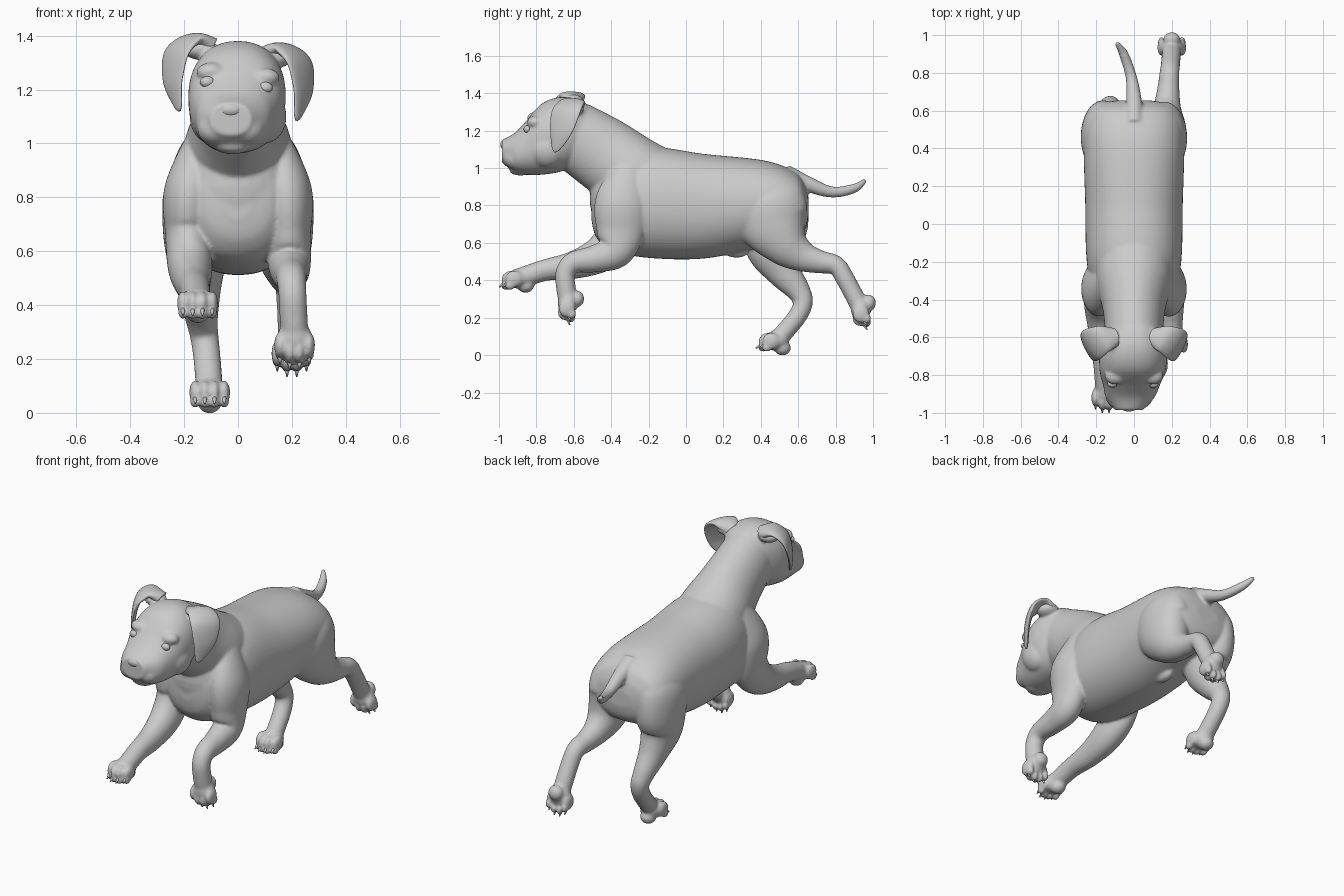
import bpy, bmesh, math
from mathutils import Vector, Matrix

if "Cube" in bpy.data.objects:
    bpy.data.objects.remove(bpy.data.objects["Cube"])

X = Vector((1, 0, 0))


def spline(rows, t):
    """Catmull-Rom value along rows at t."""
    i = min(int(t), len(rows) - 2)
    f = t - i
    p = [rows[max(0, min(len(rows) - 1, i + k))] for k in (-1, 0, 1, 2)]
    return [b + f / 2 * (c - a + f * (2 * a - 5 * b + 4 * c - d + f * (3 * b - a - 3 * c + d)))
            for a, b, c, d in zip(*p)]


def loft(bm, rows, axis=X, square=2.0, n=40, steps=8, upright=False):
    """Tube through rows (x, y, z, half width along axis, half depth)."""
    pts = [spline(rows, k / steps) for k in range((len(rows) - 1) * steps + 1)]
    rings = []
    for k, p in enumerate(pts):
        a, b = pts[max(k - 1, 0)], pts[min(k + 1, len(pts) - 1)]
        tan = Vector((0, 1, 0)) if upright else (Vector(b[:3]) - Vector(a[:3])).normalized()
        side = (axis - tan * axis.dot(tan)).normalized()
        up = tan.cross(side)
        ring = []
        for j in range(n):
            ang = math.tau * j / n
            c, s = math.cos(ang), math.sin(ang)
            r = (abs(c) ** square + abs(s) ** square) ** (-1 / square)
            ring.append(bm.verts.new(Vector(p[:3]) + side * c * r * max(p[3], .004) + up * s * r * max(p[4], .004)))
        rings.append(ring)
    for r0, r1 in zip(rings, rings[1:]):
        for j in range(n):
            bm.faces.new((r0[j], r0[(j + 1) % n], r1[(j + 1) % n], r1[j]))
    bm.faces.new(rings[0][::-1])
    bm.faces.new(rings[-1])


def trunk(bm, rows, square, x0=0.0, x1=0.0):
    """Upright loft from side-view rows (y, top, bottom, half width); x drifts from x0 to x1."""
    loft(bm, [(x0 + (x1 - x0) * i / (len(rows) - 1), y, (t + b) / 2, w, (t - b) / 2)
              for i, (y, t, b, w) in enumerate(rows)], square=square, n=64, upright=True)


def ball(bm, loc, size, base=Matrix()):
    m = base @ Matrix.Translation(loc) @ Matrix.Diagonal((*size, 1))
    bmesh.ops.create_uvsphere(bm, u_segments=28, v_segments=16, radius=1, matrix=m)


def finish(name, bm):
    bmesh.ops.recalc_face_normals(bm, faces=bm.faces)
    for f in bm.faces:
        f.smooth = True
    me = bpy.data.meshes.new(name)
    bm.to_mesh(me)
    bm.free()
    ob = bpy.data.objects.new(name, me)
    bpy.context.collection.objects.link(ob)
    return ob


body = bmesh.new()
claws = bmesh.new()

# torso
trunk(body, [(-.505, .84, .72, .05), (-.48, .95, .63, .14), (-.4, 1.02, .56, .205), (-.2, 1.11, .52, .25),
             (.1, 1.075, .517, .258), (.42, 1.04, .58, .265), (.58, .98, .62, .24),
             (.635, .91, .67, .18), (.655, .84, .74, .08)], 2.2)
ball(body, (0, .27, .56), (.035, .07, .04))     # belly
ball(body, (0, -.37, .84), (.2, .145, .22))     # chest
ball(body, (0, .53, .8), (.2, .125, .17))       # rump

# neck
loft(body, [(0, -.12, .9, .2, .19), (0, -.3, .98, .2, .205), (0, -.45, 1.08, .165, .2), (0, -.62, 1.19, .15, .18)])

# head, turned a little to one side
trunk(body, [(-.5, 1.3, 1.12, .07), (-.55, 1.355, 1.05, .13), (-.66, 1.38, .985, .176), (-.77, 1.345, .965, .175),
             (-.86, 1.245, .965, .148), (-.92, 1.185, .98, .128), (-.985, 1.15, 1.03, .075)], 2.25, .012, -.027)
for s in (-1, 1):
    ball(body, (-.025 + .06 * s, -.91, 1.055), (.066, .068, .062))      # upper lips
    ball(body, (.1 * s, -.805, 1.255 - .01 * s), (.055, .045, .035))    # brows
    ball(body, (.1 * s, -.74, 1.1), (.08, .1, .1))                      # cheeks
    ball(body, (.14 * s, -.605, 1.335 - .015 * s), (.065, .06, .04))    # ear roots
ball(body, (-.02, -.885, .99), (.07, .06, .03))                         # chin

# tail, tapering
tail = [(0, .53, .965), (0, .65, .915), (-.015, .78, .872), (-.055, .9, .892), (-.093, .96, .937)]
loft(body, [(*p, r, r) for p, r in zip(tail, (.055, .042, .03, .025, .012))])


def paw(loc, pitch):
    """Palm, pad and four clawed toes; pitch 0 points the toes forward, 90 down."""
    c, s = math.cos(math.radians(pitch)), math.sin(math.radians(pitch))
    m = Matrix(((-1, 0, 0), (0, -c, -s), (0, -s, c))).to_4x4()
    m.translation = loc
    ball(body, (0, 0, 0), (.064, .065, .055), m)
    ball(body, (0, -.03, -.04), (.045, .045, .04), m)
    for k in (-1.5, -.5, .5, 1.5):
        x, y = .036 * k, .052 - .01 * k * k
        ball(body, (x, y, 0), (.022, .048, .045), m)
        ball(body, (x, y + .024, -.032), (.019, .028, .026), m)
        tip = m @ Matrix.Translation((x, y + .05, -.028)) @ Matrix.Rotation(math.radians(-125), 4, 'X')
        bmesh.ops.create_cone(claws, segments=10, radius1=.01, radius2=.003, depth=.034, cap_ends=True, matrix=tip)


def leg(side, upper, lower, foot_x, pitch):
    """Muscled upper limb, then side-view joints (y, z, half depth) down to the paw."""
    rows = [(side * x, y, z, w, d) for x, y, z, w, d in upper]
    x0, n = rows[-1][0], len(lower)
    rows += [(x0 + (foot_x - x0) * (i + 1) / n, y, z, .018 + .65 * d, d) for i, (y, z, d) in enumerate(lower)]
    loft(body, rows)
    paw((foot_x, *lower[-1][:2]), pitch)


# front and hind legs in full stride
shoulder = [(.14, -.3, 1.0, .06, .09), (.18, -.34, .82, .095, .145), (.187, -.35, .66, .083, .13)]
haunch = [(.13, .42, .92, .07, .12), (.155, .445, .82, .117, .19), (.163, .47, .7, .117, .185)]
leg(1, shoulder, [(-.38, .555, .095), (-.49, .515, .073), (-.6, .495, .058), (-.645, .44, .052),
                  (-.642, .36, .052), (-.63, .28, .05)], .21, 76)
leg(-1, shoulder, [(-.45, .545, .1), (-.6, .482, .075), (-.75, .455, .058), (-.89, .41, .055)], -.15, 5)
leg(1, haunch, [(.54, .59, .125), (.62, .53, .085), (.71, .5, .063), (.8, .48, .052),
                (.85, .41, .05), (.935, .25, .05)], .2, 88)
leg(-1, haunch, [(.46, .57, .14), (.52, .45, .095), (.6, .345, .064), (.625, .28, .053),
                 (.59, .2, .05), (.485, .077, .05)], -.105, 2)

dog = finish("dog_body", body)
rm = dog.modifiers.new("fuse", 'REMESH')
rm.mode, rm.voxel_size, rm.use_smooth_shade = 'VOXEL', .008, True
sm = dog.modifiers.new("soften", 'SMOOTH')
sm.factor, sm.iterations = .5, 8
finish("claws", claws)

# ears: folded flaps, the head rolls slightly so one hangs lower
flap = [(.1, -.6, 1.335, .05), (.165, -.612, 1.365, .075), (.225, -.64, 1.32, .088),
        (.24, -.668, 1.22, .07), (.223, -.695, 1.125, .028), (.217, -.7, 1.1, .005)]
for s, name, dz in ((1, "ear_right", -.015), (-1, "ear_left", .02)):
    bm = bmesh.new()
    loft(bm, [(x * s, y, z + dz, w, d) for (x, y, z, w), d in zip(flap, (.04, .024, .02, .014, .01, .005))],
         axis=Vector((-.5 * s, -.87, 0)).normalized())
    finish(name, bm)

# eyes and nose
for name, loc, size in (("eye_right", (.102, -.848, 1.207), (.027, .02, .021)),
                        ("eye_left", (-.114, -.846, 1.228), (.027, .02, .021)),
                        ("nose", (-.027, -.967, 1.125), (.045, .026, .027))):
    bm = bmesh.new()
    ball(bm, loc, size)
    finish(name, bm)
